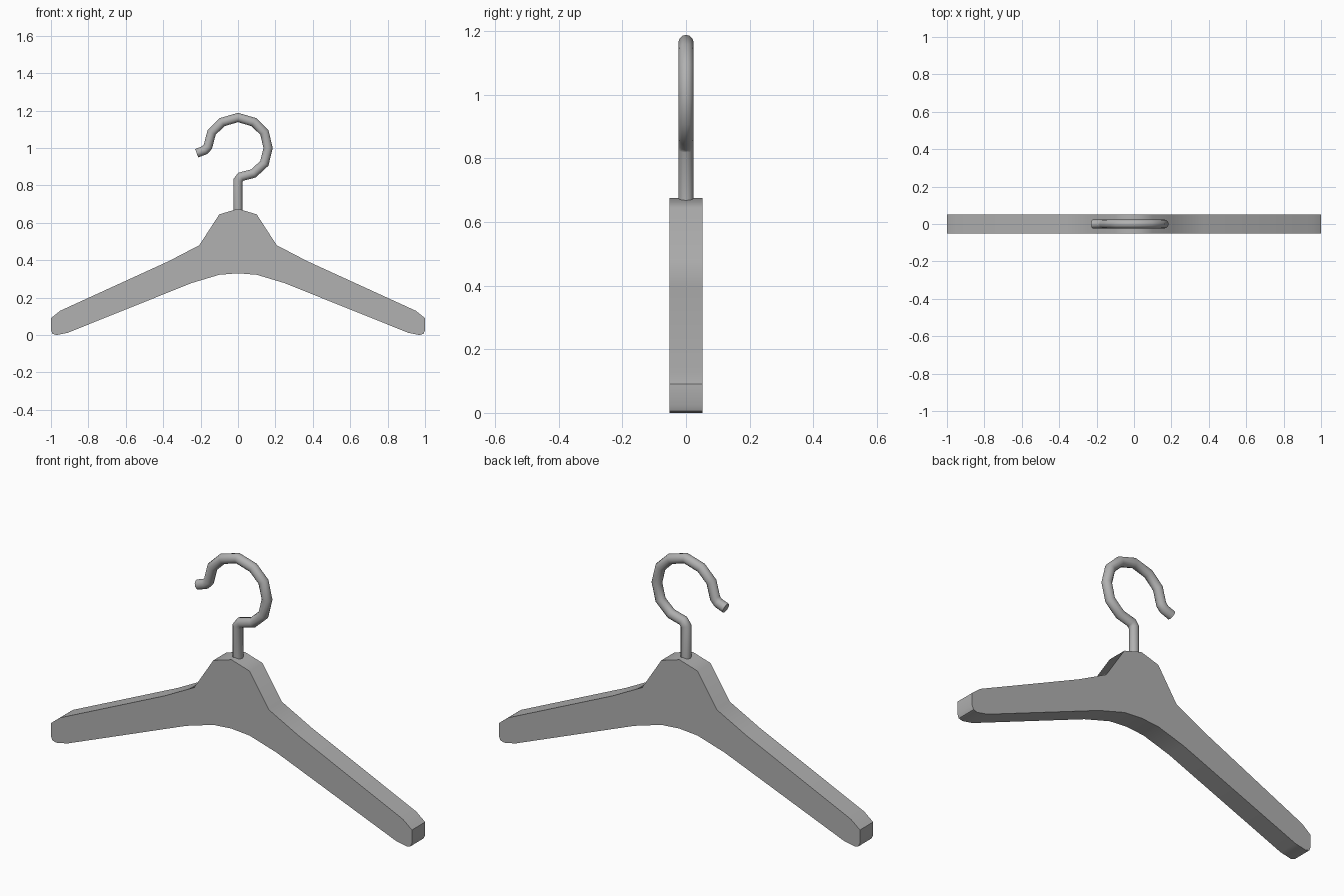
import bpy, bmesh, math
from mathutils import Vector

if "Cube" in bpy.data.objects:
    bpy.data.objects.remove(bpy.data.objects["Cube"])

# Mid grey shared by both parts
grey = bpy.data.materials.new("mid_grey")
grey.diffuse_color = (0.44, 0.44, 0.44, 1)
grey.use_nodes = True
grey.node_tree.nodes["Principled BSDF"].inputs["Base Color"].default_value = grey.diffuse_color


def make_object(name, bm):
    """Finish a mesh: outward normals, material, smooth with sharp edges."""
    bmesh.ops.recalc_face_normals(bm, faces=bm.faces)
    mesh = bpy.data.meshes.new(name)
    bm.to_mesh(mesh)
    bm.free()
    mesh.materials.append(grey)
    obj = bpy.data.objects.new(name, mesh)
    bpy.context.collection.objects.link(obj)
    bpy.ops.object.select_all(action='DESELECT')
    obj.select_set(True)
    bpy.context.view_layer.objects.active = obj
    bpy.ops.object.shade_smooth_by_angle(angle=math.radians(45))
    return obj


def extruded_profile(name, pts, half_depth):
    bm = bmesh.new()
    face = bm.faces.new([bm.verts.new((x, -half_depth, z)) for x, z in pts])
    ext = bmesh.ops.extrude_face_region(bm, geom=[face], use_keep_orig=True)
    verts = [g for g in ext["geom"] if isinstance(g, bmesh.types.BMVert)]
    bmesh.ops.translate(bm, verts=verts, vec=(0, 2 * half_depth, 0))
    return make_object(name, bm)


def mitred_tube(name, path, radius, sides):
    """Sweep a circle along a path in the XZ plane with mitred corners."""
    pts = [Vector(p) for p in path]
    bm = bmesh.new()
    rings = []
    for i, p in enumerate(pts):
        a = (pts[i] - pts[i - 1]).normalized() if i > 0 else None
        b = (pts[i + 1] - pts[i]).normalized() if i < len(pts) - 1 else a
        a = a or b
        t = (a + b).normalized()
        n = Vector((t.y, -t.x)) / t.dot(a)
        ring = []
        for k in range(sides):
            ang = math.tau * k / sides
            q = p + n * radius * math.cos(ang)
            ring.append(bm.verts.new((q.x, radius * math.sin(ang), q.y)))
        rings.append(ring)
    for r0, r1 in zip(rings, rings[1:]):
        for k in range(sides):
            j = (k + 1) % sides
            bm.faces.new((r0[k], r0[j], r1[j], r1[k]))
    bm.faces.new(rings[0])
    bm.faces.new(rings[-1])
    return make_object(name, bm)


# Wooden body: right half outline from top centre to bottom centre, mirrored
half = [(0, 0.675), (0.10, 0.645), (0.207, 0.48), (0.37, 0.395), (0.95, 0.13),
        (1.0, 0.09), (1.0, 0.025), (0.992, 0.006), (0.97, 0.0), (0.91, 0.012),
        (0.25, 0.277), (0.10, 0.322), (0, 0.33)]
outline = half + [(-x, z) for x, z in reversed(half[1:-1])]
extruded_profile("hanger_body", outline, 0.052)

# Wire hook: neck, circular bend and flicked tip
hook = [(0, 0.64), (0, 0.826), (0.015, 0.846), (0.083, 0.864), (0.141, 0.918),
        (0.161, 1.0), (0.141, 1.083), (0.085, 1.138), (0, 1.163),
        (-0.085, 1.138), (-0.141, 1.083), (-0.161, 1.007), (-0.178, 0.988),
        (-0.221, 0.972)]
mitred_tube("hook", hook, 0.024, 12)
